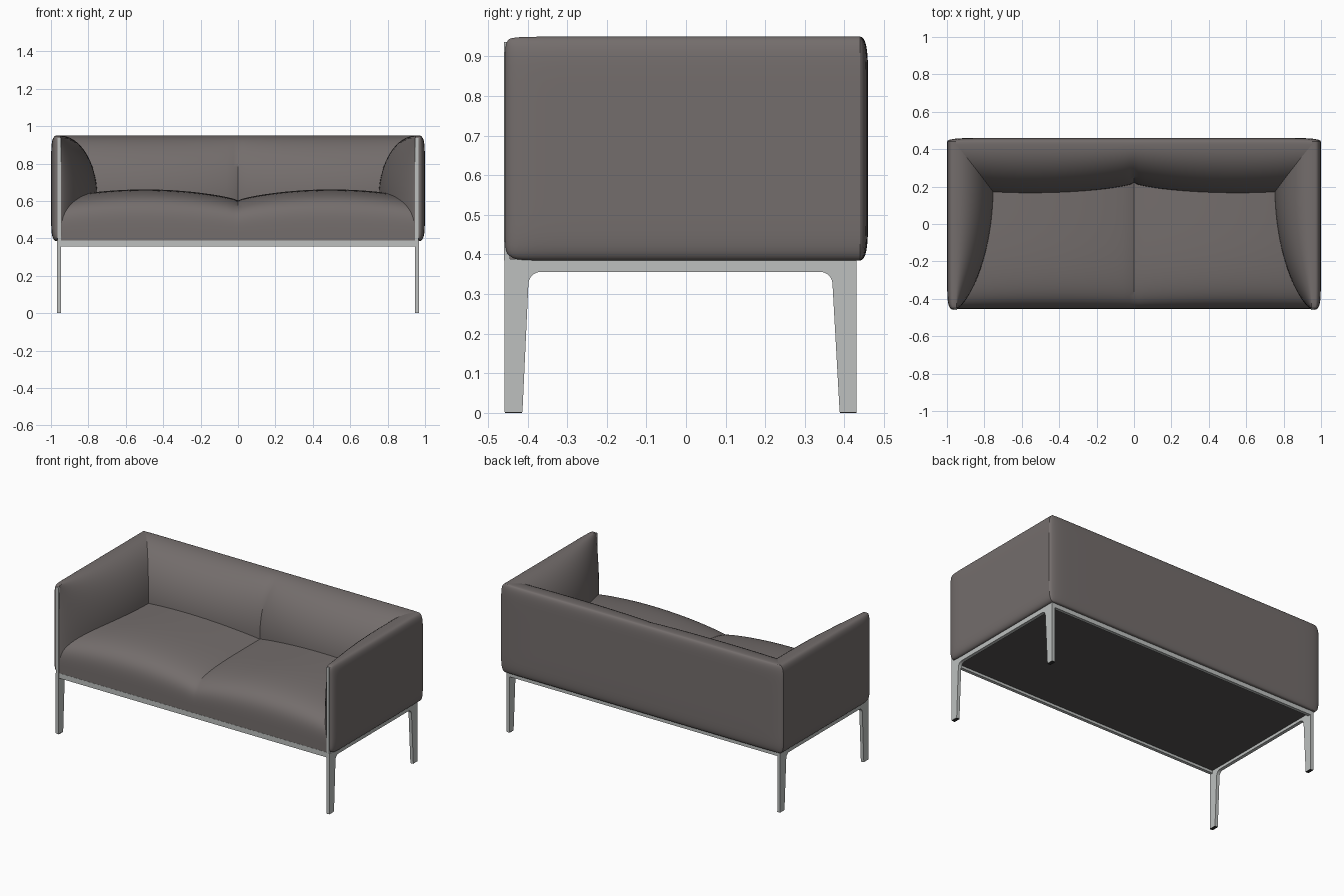
import bpy, bmesh, math

if "Cube" in bpy.data.objects:
    bpy.data.objects.remove(bpy.data.objects["Cube"])


def material(name, rgb):
    m = bpy.data.materials.new(name)
    m.diffuse_color = (*rgb, 1)
    m.use_nodes = True
    m.node_tree.nodes["Principled BSDF"].inputs["Base Color"].default_value = m.diffuse_color
    return m


FABRIC = material("warm grey fabric", (0.174, 0.154, 0.150))
METAL = material("light grey metal", (0.51, 0.53, 0.52))
LINING = material("dark grey lining", (0.092, 0.087, 0.087))
RUBBER = material("black rubber", (0.03, 0.03, 0.03))


def finish(name, bm, mat, angle=35):
    bmesh.ops.recalc_face_normals(bm, faces=bm.faces)
    me = bpy.data.meshes.new(name)
    bm.to_mesh(me)
    bm.free()
    me.materials.append(mat)
    ob = bpy.data.objects.new(name, me)
    bpy.context.collection.objects.link(ob)
    bpy.ops.object.select_all(action='DESELECT')
    ob.select_set(True)
    bpy.context.view_layer.objects.active = ob
    bpy.ops.object.shade_smooth_by_angle(angle=math.radians(angle))
    return ob


def cushion(name, us, vs, side_a, side_b):
    """Closed solid between two parametric sheets sharing one grid."""
    bm = bmesh.new()
    a, b = ([[bm.verts.new(f(u, v)) for v in vs] for u in us] for f in (side_a, side_b))
    n, m = len(us), len(vs)
    for g in (a, b):
        for i in range(n - 1):
            for j in range(m - 1):
                bm.faces.new((g[i][j], g[i + 1][j], g[i + 1][j + 1], g[i][j + 1]))
    rim = ([(i, 0) for i in range(n - 1)] + [(n - 1, j) for j in range(m - 1)]
           + [(i, m - 1) for i in range(n - 1, 0, -1)] + [(0, j) for j in range(m - 1, 0, -1)])
    for (i, j), (k, l) in zip(rim, rim[1:] + rim[:1]):
        bm.faces.new((a[i][j], a[k][l], b[k][l], b[i][j]))
    return finish(name, bm, FABRIC)


def box(name, x0, x1, y0, y1, z0, z1, mat):
    bm = bmesh.new()
    bmesh.ops.create_cube(bm, size=1)
    for v in bm.verts:
        v.co = ((x0 + x1) / 2 + v.co.x * (x1 - x0), (y0 + y1) / 2 + v.co.y * (y1 - y0),
                (z0 + z1) / 2 + v.co.z * (z1 - z0))
    return finish(name, bm, mat)


def spaced(n):
    """-1..1, denser at the ends."""
    return [math.sin(math.pi * (i / n - 0.5)) for i in range(n + 1)]


def edge(t, p=10):
    return math.sqrt(max(0, 1 - abs(t) ** p))


def swell(z):
    """Padding profile: full at seat height, none at the top."""
    return math.sqrt(max(0, 1 - (max(0, z - 0.62) / 0.33) ** 2))


Z0, Z1 = 0.385, 0.95


def height(v):
    return (Z0 + Z1) / 2 + v * (Z1 - Z0) / 2


# Arms: thin front and top edge, swelling inward toward the back corner
def arm_yz(u, v):
    cut = 1 - (0.022 if v > 0 else 0.035) * abs(u * v) ** 20 if u < 0 else 1
    return -0.0085 + u * 0.4485 * cut, height(v * cut)


for s, side in ((-1, "left"), (1, "right")):
    def inner(u, v):
        y, z = arm_yz(u, v)
        t = min(1, max(0, (0.2 - y) / 0.657))
        return s * (0.952 - 0.2 * (1 - t * t) ** 0.7 * swell(z)), y, z

    def outer(u, v):
        y, z = arm_yz(u, v)
        return s * (0.97 + 0.029 * edge(v) * edge(min(u, 0), 14)), y, z

    cushion(side + "_arm", spaced(36), spaced(30), inner, outer)


# Backrest: two padded halves meeting in a soft centre seam
def back_front(u, v):
    z = height(v)
    puff = math.sin(math.pi * min(1, abs(u))) ** 0.6 if abs(u) < 1 else 0
    return u * 0.95, 0.425 - (0.205 + 0.045 * puff + 0.02 * abs(u)) * swell(z), z


def back_rear(u, v):
    return u * (0.97 + 0.029 * edge(v)), 0.44 + 0.02 * edge(u, 24) * edge(v), height(v)


half = [math.sin(math.pi / 2 * (i / 24) ** 1.3) for i in range(1, 25)]
across = [-u for u in reversed(half)] + [0] + half
cushion("backrest", across, spaced(30), back_front, back_rear)


# Seat: two crowned cushions with an upright, rounded front edge
def seat_top(u, v):
    a = (1 - v) * math.pi / 2
    t, h = math.sin(a) ** 0.4, max(0, math.cos(a)) ** 0.4
    crown = max(0, math.sin(math.pi * abs(u))) ** 0.7
    return u * 0.955, 0.25 - 0.704 * t, 0.388 + h * (0.215 + 0.055 * crown + 0.008 * abs(u))


def seat_base(u, v):
    x, y, z = seat_top(u, v)
    return x, y, 0.387


# Extra rows toward both ends of the seat profile
rows = [(1 + r) / 2 for r in spaced(30)]
cushion("seat", across, rows, seat_top, seat_base)


# Side frames: leg pair and rail in one outline, with filleted inner corners
def fillet(cy, cz, r, a0, a1, n=6):
    return [(cy + r * math.cos(math.radians(a0 + (a1 - a0) * i / n)),
             cz + r * math.sin(math.radians(a0 + (a1 - a0) * i / n))) for i in range(n + 1)]


outline = ([(-0.458, 0.388), (-0.458, 0.002), (-0.413, 0.002)]
           + fillet(-0.367, 0.325, 0.031, 180, 90) + fillet(0.339, 0.325, 0.031, 90, 0)
           + [(0.388, 0.002), (0.431, 0.002), (0.431, 0.388)])
for s, side in ((-1, "left"), (1, "right")):
    bm = bmesh.new()
    face = bm.faces.new([bm.verts.new((s * 0.947, y, z)) for y, z in outline])
    ext = bmesh.ops.extrude_face_region(bm, geom=[face])
    for v in ext["geom"]:
        if isinstance(v, bmesh.types.BMVert):
            v.co.x = s * 0.968
    finish(side + "_leg_frame", bm, METAL, 30)
    xs = sorted((s * 0.946, s * 0.966))
    # Slim upright along the arm front, and dark feet
    box(side + "_arm_upright", *xs, -0.459, -0.445, 0.385, 0.937, METAL)
    box(side + "_front_foot", *xs, -0.457, -0.414, 0, 0.003, RUBBER)
    box(side + "_rear_foot", *xs, 0.389, 0.43, 0, 0.003, RUBBER)

# Long rails and underside panel
box("front_rail", -0.95, 0.95, -0.455, -0.435, 0.358, 0.39, METAL)
box("rear_rail", -0.95, 0.95, 0.411, 0.431, 0.358, 0.39, METAL)
box("underside_panel", -0.947, 0.947, -0.436, 0.412, 0.374, 0.386, LINING)
